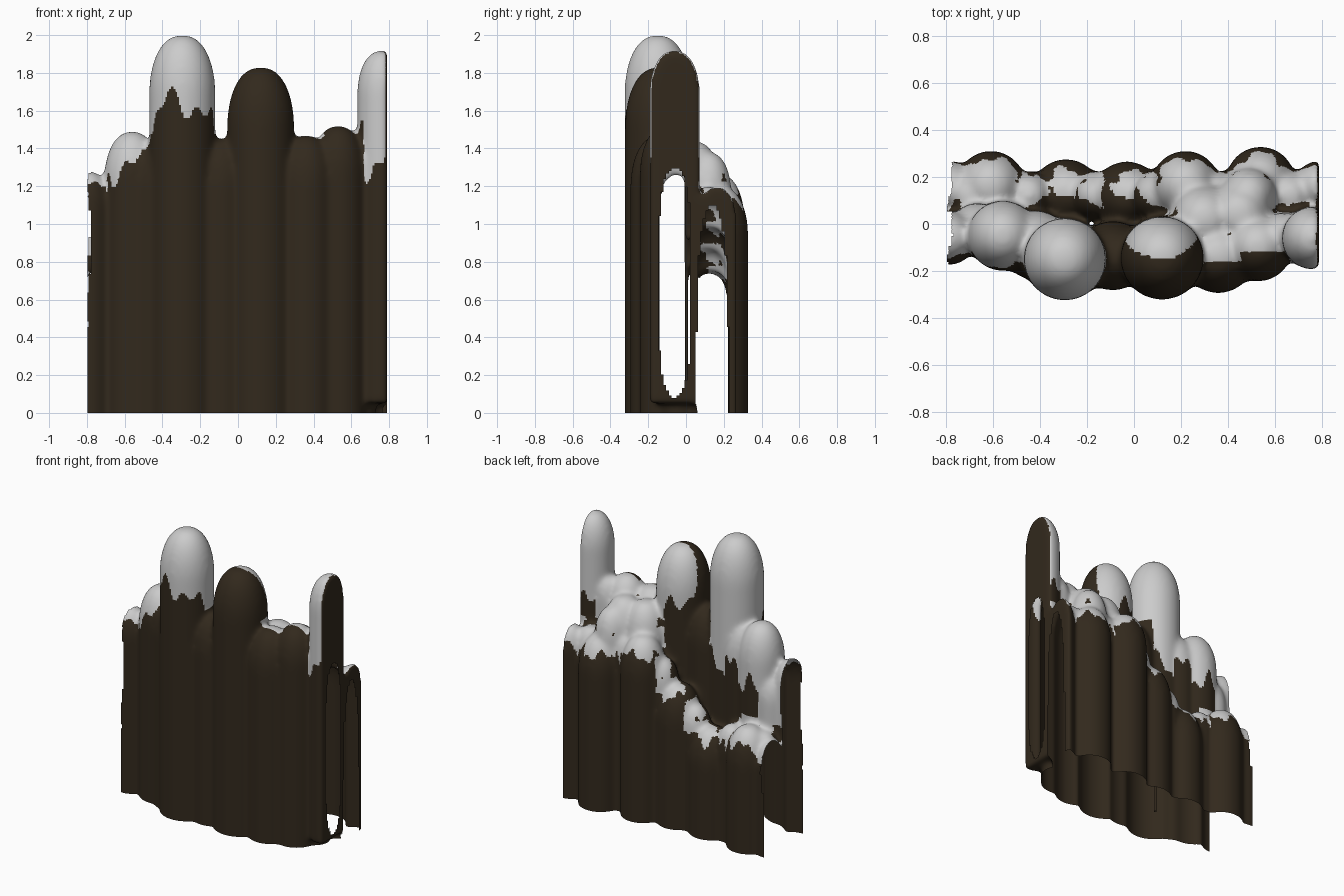
import bpy, bmesh, math

if "Cube" in bpy.data.objects:
    bpy.data.objects.remove(bpy.data.objects["Cube"])

# Front row: x, y, radius, top, snow depth on the front
FRONT = [
    (-0.79, -0.06, 0.115, 1.28, 0.0),
    (-0.67, -0.02, 0.11, 1.17, 0.14),
    (-0.56, -0.05, 0.15, 1.49, 0.18),
    (-0.295, -0.15, 0.176, 2.0, 0.34),
    (0.12, -0.145, 0.178, 1.83, -0.4),
    (0.36, -0.14, 0.155, 1.47, -0.3),
    (0.53, -0.10, 0.145, 1.52, -0.3),
    (0.765, -0.06, 0.135, 1.92, 0.6),
]
# Back row: x, y and top of each column
BACK = [(-0.79, 0.165, 0.78), (-0.61, 0.165, 0.85), (-0.29, 0.13, 0.75),
        (-0.03, 0.12, 0.98), (0.22, 0.165, 1.27), (0.54, 0.183, 1.2), (0.79, 0.165, 1.2)]
SIDES = 28
BURIED = -0.1
END = 0.79

# Columns as x, y, radius, top, front snow, back snow, bottom
columns = [(x, y, r, top, s, 0.9 if s == 0.34 else max(0.42, s), 0.05 if x > 0.7 else BURIED)
           for x, y, r, top, s in FRONT]
# Saddles that bridge the row of tall columns
for x, y, top in ((-0.42, -0.09, 1.45), (-0.09, -0.135, 1.45), (0.3, 0.02, 1.44),
                  (0.45, 0.04, 1.44), (0.64, -0.04, 1.5)):
    back = -0.05 if x == -0.09 else 0.3
    columns.append((x, y, 0.09 if x > 0.6 else 0.148, top, -0.05, back, BURIED))
for x, y, top in BACK:
    r = 0.105 if abs(x) > 0.7 else 0.147
    columns.append((x, y, r, top, -0.08 if -0.5 < x < 0.1 else 0.14, 0.1, BURIED))
# Recessed fillers between neighbouring back columns
for (xa, ya, ta), (xb, yb, tb) in zip(BACK, BACK[1:]):
    columns.append(((xa + xb) / 2, 0.12, 0.105, (ta + tb) / 2, -0.05, 0.14, BURIED))
# Snowy shoulder behind the right saddle
columns.append((0.49, 0.12, 0.12, 1.38, 0.18, 0.2, BURIED))


def add_column(bm, x, y, r, top, bottom):
    """Closed round column with a tall domed top, flattened at the right end."""
    dome = 1.75 * r
    profile = [(r, bottom)]
    profile += [(r * math.cos(t) ** 0.85, top - dome + dome * math.sin(t))
                for t in (math.pi / 2 * i / 10 for i in range(10))]
    rings = []
    for rad, z in profile:
        rings.append([bm.verts.new((min(END, x + rad * math.cos(2 * math.pi * k / SIDES)),
                                    y + rad * math.sin(2 * math.pi * k / SIDES), z))
                      for k in range(SIDES)])
    for a, b in zip(rings, rings[1:]):
        for k in range(SIDES):
            n = (k + 1) % SIDES
            bm.faces.new((a[k], a[n], b[n], b[k]))
    tip = bm.verts.new((x, y, top))
    for k in range(SIDES):
        bm.faces.new((rings[-1][k], rings[-1][(k + 1) % SIDES], tip))
    bm.faces.new(rings[0][::-1])


def add_material(mesh, name, color):
    m = bpy.data.materials.new(name)
    m.diffuse_color = color
    m.use_nodes = True
    m.node_tree.nodes["Principled BSDF"].inputs["Base Color"].default_value = m.diffuse_color
    mesh.materials.append(m)


# Overlapping columns in one mesh, fused and softened
bm = bmesh.new()
for x, y, r, top, _, _, bottom in columns:
    add_column(bm, x, y, r, top, bottom)
mesh = bpy.data.meshes.new("rock_columns")
bm.to_mesh(mesh)
bm.free()
rock = bpy.data.objects.new("rock_columns", mesh)
bpy.context.collection.objects.link(rock)
fuse = rock.modifiers.new("fuse", 'REMESH')
fuse.mode = 'VOXEL'
fuse.voxel_size = 0.014
soften = rock.modifiers.new("soften", 'SMOOTH')
soften.factor = 0.5
soften.iterations = 16

bm = bmesh.new()
bm.from_object(rock, bpy.context.evaluated_depsgraph_get())
rock.modifiers.clear()


def trim(co, no):
    """Cut the shell open along a plane."""
    bmesh.ops.bisect_plane(bm, geom=bm.verts[:] + bm.edges[:] + bm.faces[:],
                           plane_co=co, plane_no=no, clear_outer=True)


def in_end_opening(c):
    """Two arched openings in the flat right end."""
    front = abs((c.y + 0.06) / 0.085) ** 2 + abs((c.z - 0.69) / 0.61) ** 4
    back = abs((c.y - 0.14) / 0.085) ** 2 + abs(c.z / 1.1) ** 4
    return c.x > 0.765 and min(front, back) < 1


# Open underside, ragged open left end, arched openings at the right end
trim((0, 0, 0), (0, 0, -1))
trim((-0.798, 0, 0), (-1, 0, 0))
removed = []
for f in bm.faces:
    c = f.calc_center_median()
    ragged = c.z > 0.45 and c.x < -0.785 - 0.012 * math.sin(9 * c.z + 20 * c.y)
    if ragged or in_end_opening(c):
        removed.append(f)
bmesh.ops.delete(bm, geom=removed, context='FACES')

# Snow on the tops, running further down the back
for f in bm.faces:
    f.smooth = True
    c = f.calc_center_median()
    owner = min((col for col in columns if col[3] > c.z - 0.03),
                key=lambda col: math.hypot(c.x - col[0], c.y - col[1]) - col[2],
                default=columns[3])
    x, y, r, top, front, back, _ = owner
    side = max(-1, min(1, (c.y - y) / r))
    depth = front + (back - front) * (side + 1) / 2
    angle = math.atan2(c.y - y, c.x - x)
    drip = 0.07 * math.sin(4 * angle + 9 * x) + 0.04 * math.sin(9 * angle + 5 * y)
    snowy = depth > 0 and c.z > top - depth + drip * min(1, depth * 4)
    end_face = c.x > 0.775 and f.normal.x > 0.6
    f.material_index = 1 if snowy and f.normal.z > -0.3 and not end_face else 0
bm.to_mesh(mesh)
bm.free()
add_material(mesh, "dark_rock", (0.032, 0.022, 0.012, 1))
add_material(mesh, "snow", (0.8, 0.8, 0.8, 1))
